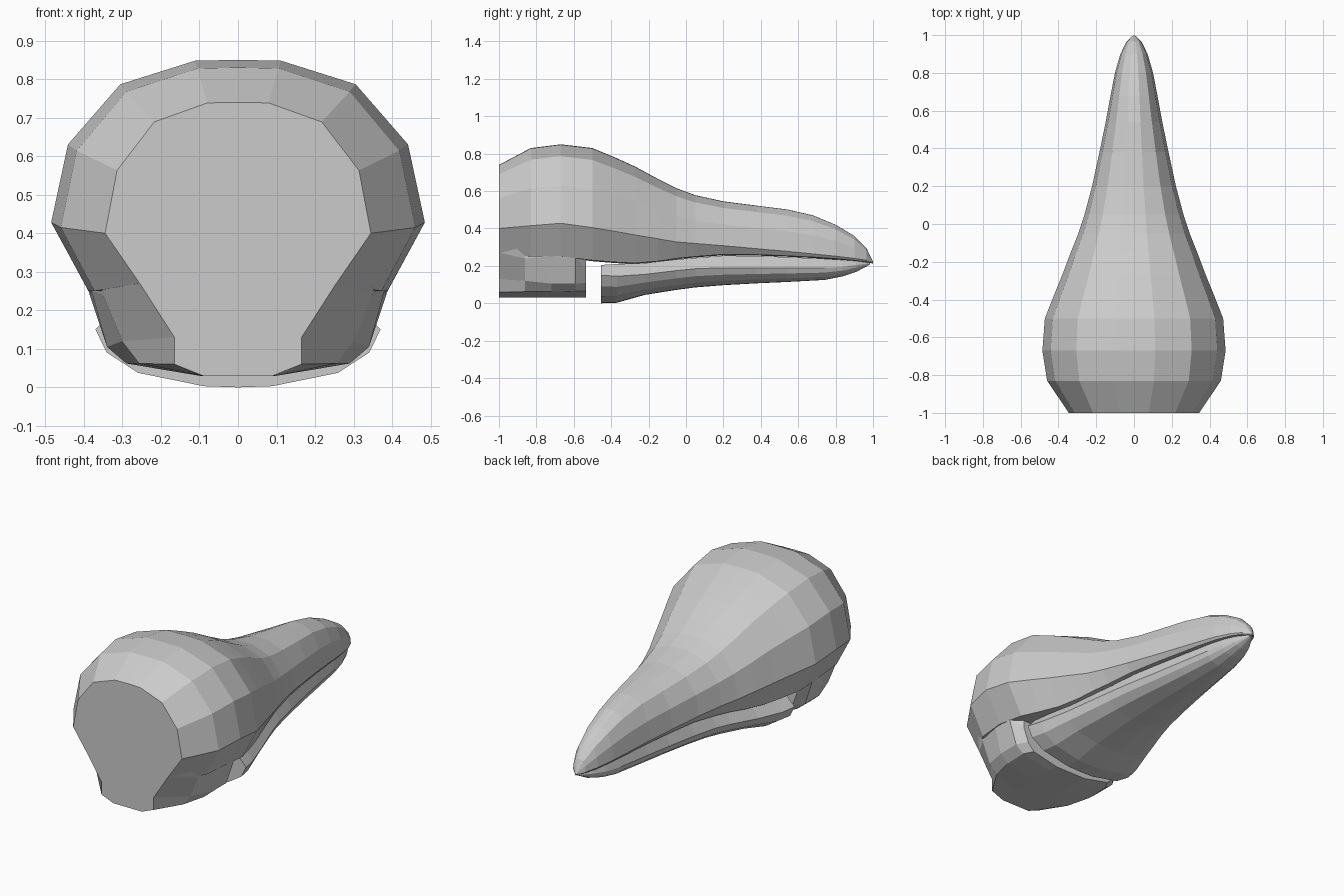
import bpy, bmesh

grey = bpy.data.materials.new("plain grey")
grey.diffuse_color = (0.6, 0.6, 0.6, 1)


def loft(name, sections):
    """Skin a list of (y, half-outline from top centre to bottom centre)."""
    bm = bmesh.new()
    rings = []
    for y, half in sections:
        full = half + [(-x, z) for x, z in half[-2:0:-1]]
        rings.append([bm.verts.new((x, y, z)) for x, z in full])
    n = len(rings[0])
    for a, b in zip(rings, rings[1:]):
        for i in range(n):
            j = (i + 1) % n
            bm.faces.new((a[i], a[j], b[j], b[i]))
    bm.faces.new(rings[0])
    bm.faces.new(rings[-1][::-1])
    bmesh.ops.recalc_face_normals(bm, faces=bm.faces[:])
    me = bpy.data.meshes.new(name)
    bm.to_mesh(me)
    bm.free()
    me.materials.append(grey)
    ob = bpy.data.objects.new(name, me)
    bpy.context.collection.objects.link(ob)
    return ob


# Rounded head and upper beak: y, half width, top, widest height, lower edge, lower width factor
upper = [
    (-1.00, .345, .740, .400, .27, .74), (-.83, .460, .830, .415, .25, .81),
    (-.67, .485, .850, .428, .25, .80), (-.50, .472, .830, .405, .23, .80),
    (-.38, .425, .780, .385, .22, .80), (-.27, .380, .730, .365, .215, .80),
    (-.15, .335, .665, .345, .225, .80), (-.05, .295, .615, .328, .24, .82),
    (.05, .262, .578, .320, .25, .83), (.20, .222, .545, .308, .262, .85),
    (.38, .183, .522, .292, .260, .87), (.54, .150, .502, .278, .254, .88),
    (.68, .124, .470, .264, .247, .90), (.80, .101, .420, .252, .239, .90),
    (.90, .072, .360, .240, .230, .90), (.965, .040, .295, .230, .223, .90),
    (1.0, .003, .222, .220, .218, .90)]
ARC = [(0, 1), (.23, .995), (.63, .85), (.91, .48), (1, 0)]


def upper_half(w, top, mid, low, f):
    pts = [(u * w, mid + v * (top - mid)) for u, v in ARC]
    return pts + [(f * w, low), (f * w * .5, low - .005), (0, low - .005)]


loft("head_and_upper_beak", [(s[0], upper_half(*s[1:])) for s in upper])

# Neck base under the back of the head: y, outline scale points
neck = [
    (-1.0, [(0, .45), (.33, .40), (.255, .27), (.165, .13), (.165, .06), (.09, .03), (0, .03)]),
    (-.86, [(0, .45), (.36, .40), (.350, .24), (.300, .12), (.255, .062), (.10, .03), (0, .03)]),
    (-.72, [(0, .45), (.38, .40), (.380, .25), (.340, .105), (.290, .062), (.10, .03), (0, .03)]),
    (-.59, [(0, .45), (.38, .40), (.385, .24), (.340, .105), (.290, .065), (.10, .03), (0, .03)]),
    (-.535, [(0, .42), (.33, .35), (.330, .19), (.300, .11), (.260, .065), (.10, .03), (0, .03)])]
loft("neck_base", neck)

# Lower beak: y, half width, top, widest height, bottom
lower = [
    (-.455, .370, .205, .150, .000), (-.37, .350, .210, .145, .003),
    (-.22, .305, .215, .155, .045), (-.05, .255, .235, .175, .072),
    (.05, .230, .243, .185, .085), (.20, .200, .255, .190, .097),
    (.38, .165, .253, .190, .107), (.54, .137, .247, .190, .114),
    (.74, .102, .238, .190, .125), (.84, .080, .232, .195, .145),
    (.91, .056, .226, .205, .168), (.985, .012, .219, .214, .208)]


def lower_half(w, top, mid, bot):
    d = mid - bot
    return [(0, top), (.55 * w, top), (.86 * w, top), (w, mid), (.92 * w, bot + .6 * d),
            (.70 * w, bot + .25 * d), (.24 * w, bot + .02 * d), (0, bot)]


loft("lower_beak", [(s[0], lower_half(*s[1:])) for s in lower])
